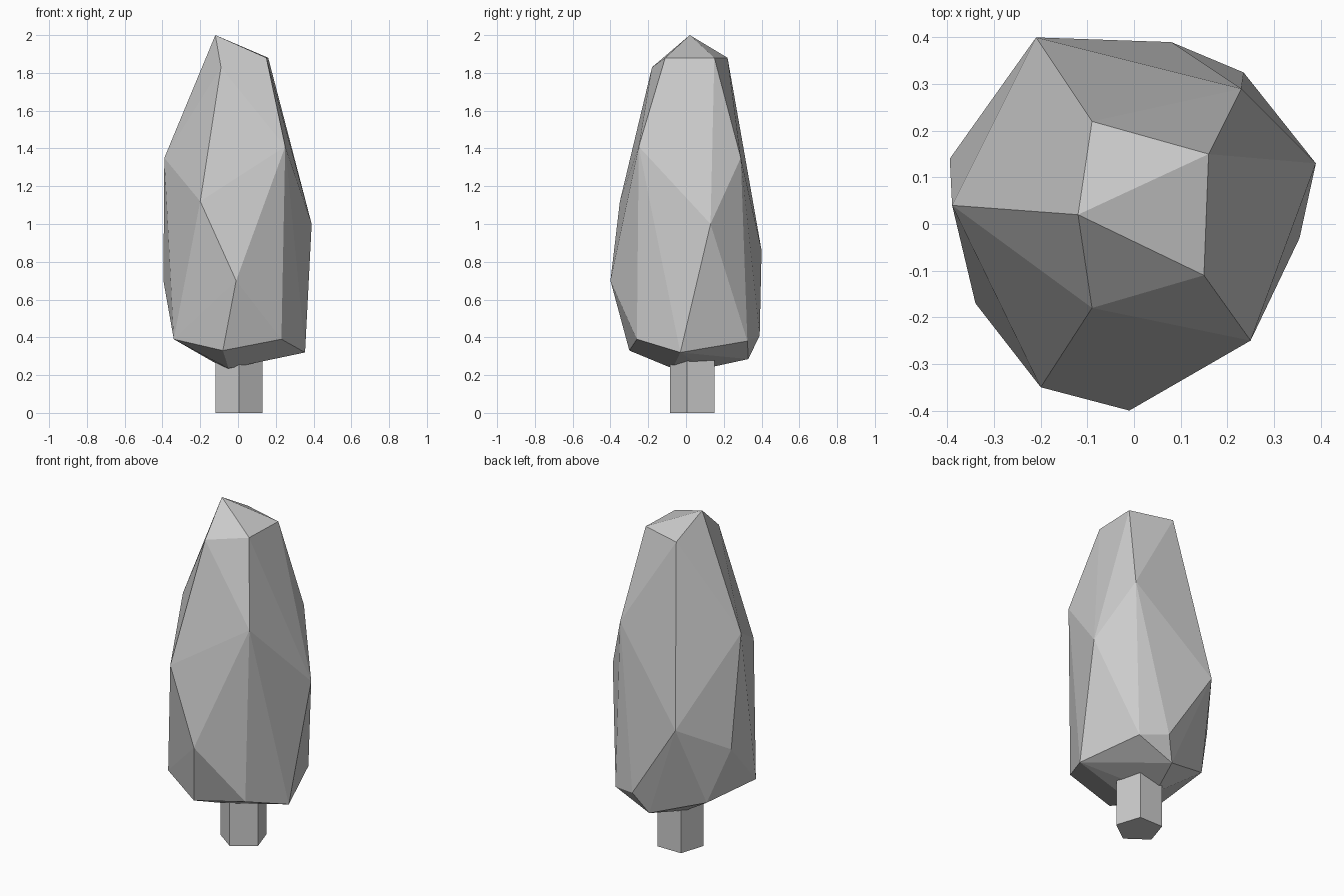
import bpy
import bmesh
from math import cos, sin, radians

cube = bpy.data.objects.get("Cube")
if cube:
    bpy.data.objects.remove(cube, do_unlink=True)

# One plain grey for the whole tree
GREY = (0.6, 0.6, 0.6, 1.0)
grey = bpy.data.materials.new("plain grey")
grey.use_nodes = True
grey.diffuse_color = GREY
grey.node_tree.nodes["Principled BSDF"].inputs["Base Color"].default_value = GREY


def hull_object(name, points):
    """Flat-faced solid wrapped around a set of corner points."""
    bm = bmesh.new()
    for p in points:
        bm.verts.new(p)
    result = bmesh.ops.convex_hull(bm, input=bm.verts)
    loose = {g for g in result["geom_interior"] + result["geom_unused"]
             if isinstance(g, bmesh.types.BMVert) and g.is_valid}
    bmesh.ops.delete(bm, geom=list(loose), context="VERTS")
    bmesh.ops.recalc_face_normals(bm, faces=bm.faces)
    mesh = bpy.data.meshes.new(name)
    bm.to_mesh(mesh)
    bm.free()
    mesh.materials.append(grey)
    obj = bpy.data.objects.new(name, mesh)
    bpy.context.collection.objects.link(obj)
    return obj


# Crown: faceted, irregular foliage described by its rings of corners
tip = [(-.12, .02, 2.0)]
shoulder = [(.16, .15, 1.88), (.15, -.11, 1.88), (-.09, -.18, 1.83), (-.09, .22, 1.88)]
upper = [(-.39, .04, 1.35), (-.2, -.35, 1.12), (.25, -.25, 1.41),
         (.39, .13, 1.0), (.23, .29, 1.35)]
belly = [(-.21, .4, .86), (-.01, -.4, .7), (-.395, .14, .7)]
skirt = [(-.34, -.17, .39), (-.08, -.3, .33), (.23, -.26, .39), (.355, -.03, .32),
         (.235, .325, .38), (.08, .39, .41), (.01, .33, .285), (-.29, .22, .385)]
underside = [(-.05, -.07, .235), (-.07, .1, .235)]
hull_object("crown", tip + shoulder + upper + belly + skirt + underside)

# Trunk: five-sided post with one edge facing the front
corners = [radians(72 * i - 90) for i in range(5)]
hull_object("trunk", [(.005 + .13 * cos(a), .045 + .13 * sin(a), z)
                      for a in corners for z in (0, .3)])
